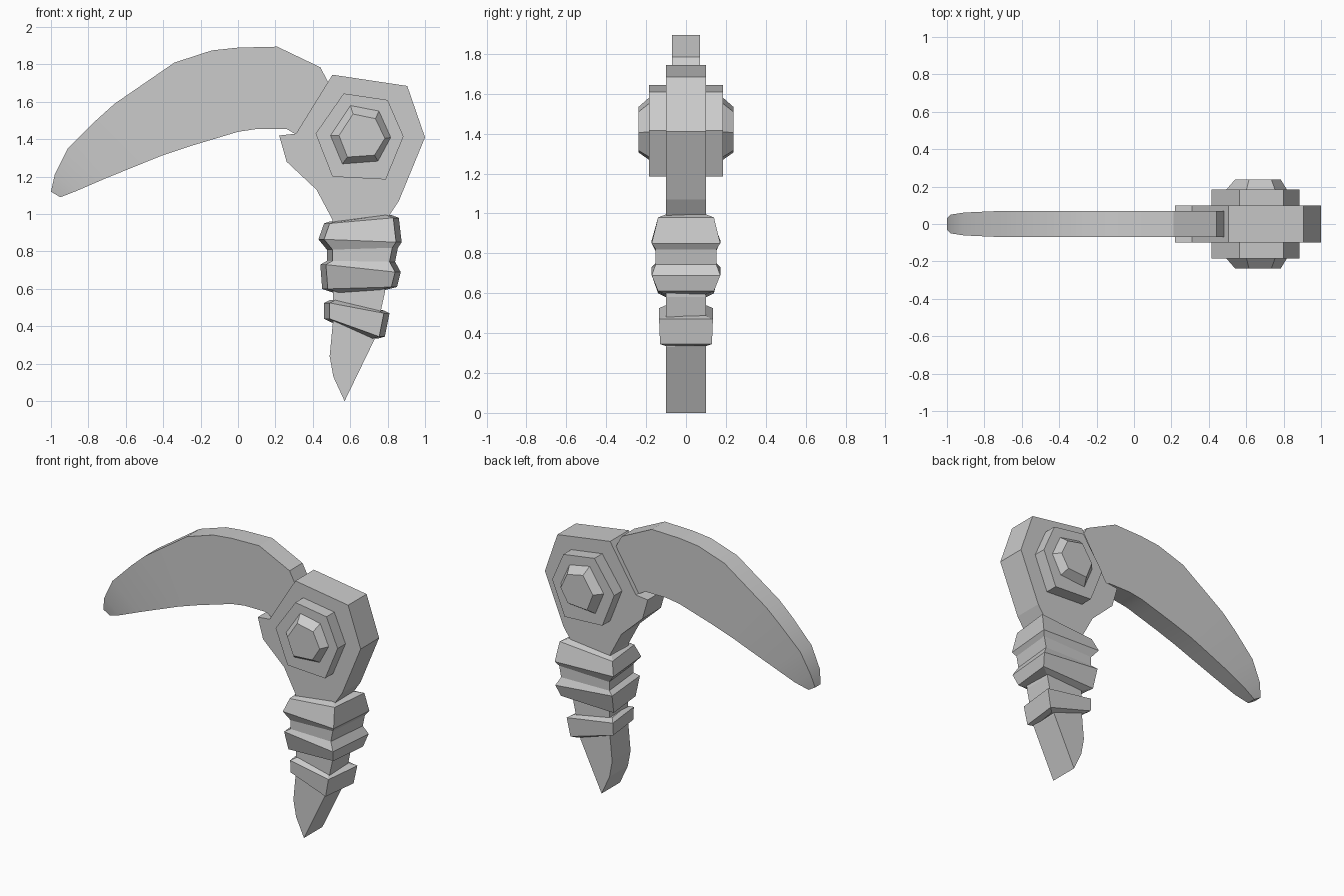
import bpy

default = bpy.data.objects.get("Cube")
if default:
    bpy.data.objects.remove(default, do_unlink=True)

grey = bpy.data.materials.new("plain grey")
grey.use_nodes = True
grey.diffuse_color = (0.6, 0.6, 0.6, 1)
grey.node_tree.nodes["Principled BSDF"].inputs["Base Color"].default_value = (0.6, 0.6, 0.6, 1)


def loft(name, rings):
    """Skin a list of equal-sized point rings and cap both ends."""
    n = len(rings[0])
    verts = [p for ring in rings for p in ring]
    faces = [list(range(n)), list(range(len(verts) - n, len(verts)))]
    for r in range(len(rings) - 1):
        for i in range(n):
            j = (i + 1) % n
            faces.append([r * n + i, r * n + j, (r + 1) * n + j, (r + 1) * n + i])
    mesh = bpy.data.meshes.new(name)
    mesh.from_pydata(verts, [], faces)
    mesh.materials.append(grey)
    obj = bpy.data.objects.new(name, mesh)
    bpy.context.collection.objects.link(obj)
    # make normals point outwards
    bpy.context.view_layer.objects.active = obj
    obj.select_set(True)
    bpy.ops.object.mode_set(mode='EDIT')
    bpy.ops.mesh.select_all(action='SELECT')
    bpy.ops.mesh.normals_make_consistent(inside=False)
    bpy.ops.object.mode_set(mode='OBJECT')
    obj.select_set(False)
    return obj


def outline(points, y):
    return [(x, y, z) for x, z in points]


def slab(name, points, half):
    return loft(name, [outline(points, -half), outline(points, half)])


# Handle and head in one flat outline
slab("handle_and_head", [
    (0.22, 1.42), (0.31, 1.43), (0.505, 1.745), (0.905, 1.685), (1.0, 1.41),
    (0.86, 1.07), (0.8, 0.98), (0.785, 0.58), (0.73, 0.33), (0.57, 0.0),
    (0.51, 0.13), (0.49, 0.24), (0.51, 0.45), (0.505, 0.97), (0.42, 1.13),
    (0.26, 1.28)], 0.1)

# Six-sided plate through the head, with a tapered boss on each side
slab("head_plate", [(0.565, 1.645), (0.8, 1.61), (0.885, 1.415),
                    (0.79, 1.185), (0.505, 1.2), (0.415, 1.43)], 0.185)
boss_base = [(0.6, 1.585), (0.755, 1.555), (0.82, 1.41),
             (0.75, 1.28), (0.555, 1.265), (0.49, 1.42)]
boss_tip = [(0.615, 1.535), (0.735, 1.51), (0.785, 1.405),
            (0.73, 1.315), (0.585, 1.305), (0.54, 1.42)]
for side, name in ((-1, "front_boss"), (1, "back_boss")):
    loft(name, [outline(boss_base, side * 0.18), outline(boss_tip, side * 0.237)])

# Curved blade: upper edge, lower edge and half thickness at each station
stations = [
    ((-1.0, 1.12), (-0.95, 1.09), 0.03), ((-0.98, 1.21), (-0.86, 1.125), 0.05),
    ((-0.91, 1.35), (-0.71, 1.19), 0.061), ((-0.76, 1.5), (-0.5, 1.275), 0.068),
    ((-0.66, 1.59), (-0.4, 1.315), 0.07), ((-0.34, 1.81), (-0.25, 1.365), 0.07),
    ((-0.14, 1.875), (-0.1, 1.41), 0.07), ((0, 1.89), (0, 1.44), 0.07),
    ((0.21, 1.895), (0.1, 1.455), 0.07), ((0.44, 1.785), (0.26, 1.455), 0.07),
    ((0.485, 1.7), (0.32, 1.42), 0.07)]
blade = loft("blade", [
    [(ux, -t, uz), (ux, t, uz), (lx, t, lz), (lx, -t, lz)]
    for (ux, uz), (lx, lz), t in stations])
bpy.context.view_layer.objects.active = blade
blade.select_set(True)
bpy.ops.object.shade_smooth_by_angle(angle=0.35)
blade.select_set(False)


# Tilted wraps, slightly narrower at the front than at the back
def wrap(name, rows):
    inset = 0.03
    loft(name, [[(lx, y, lz), (rx, y, rz), (rx - inset, -y, rz), (lx + inset, -y, lz)]
                for lx, lz, rx, rz, y in rows])


wrap("upper_wraps", [
    (0.49, 0.96, 0.82, 0.995, 0.1), (0.46, 0.95, 0.86, 0.98, 0.14),
    (0.43, 0.865, 0.875, 0.85, 0.172), (0.475, 0.81, 0.855, 0.82, 0.152),
    (0.475, 0.75, 0.84, 0.745, 0.152), (0.44, 0.73, 0.87, 0.69, 0.172),
    (0.45, 0.6, 0.85, 0.61, 0.14), (0.51, 0.58, 0.79, 0.595, 0.1)])
wrap("lower_wrap", [
    (0.49, 0.54, 0.78, 0.485, 0.1), (0.46, 0.525, 0.81, 0.47, 0.135),
    (0.46, 0.44, 0.785, 0.345, 0.13), (0.49, 0.425, 0.75, 0.335, 0.1)])
